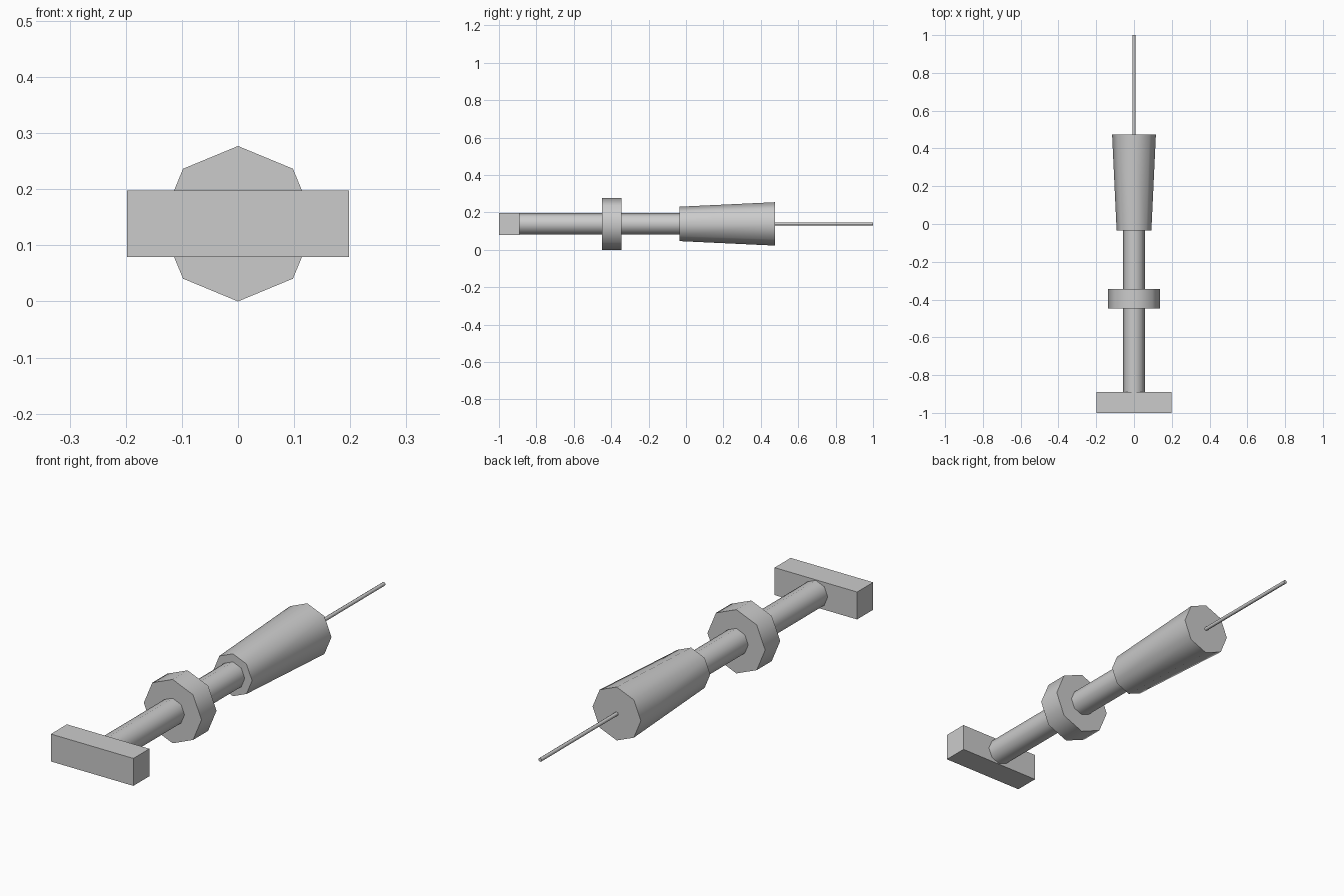
import bpy, math

if "Cube" in bpy.data.objects:
    bpy.data.objects.remove(bpy.data.objects["Cube"])

AXIS_Z = 0.1385
SIDES = 8


def turned(name, y0, y1, r0, r1):
    """Eight-sided tapered cylinder along y, with corners on the x and z axes."""
    ring = [(math.cos(2 * math.pi * i / SIDES), math.sin(2 * math.pi * i / SIDES))
            for i in range(SIDES)]
    mid = (y0 + y1) / 2
    verts = [(r * c, y - mid, r * s) for y, r in ((y0, r0), (y1, r1)) for c, s in ring]
    faces = [(i, i + SIDES, (i + 1) % SIDES + SIDES, (i + 1) % SIDES) for i in range(SIDES)]
    faces += [tuple(range(SIDES)), tuple(reversed(range(SIDES, 2 * SIDES)))]
    mesh = bpy.data.meshes.new(name)
    mesh.from_pydata(verts, [], faces)
    obj = bpy.data.objects.new(name, mesh)
    obj.location = (0, mid, AXIS_Z)
    bpy.context.collection.objects.link(obj)
    bpy.ops.object.select_all(action='DESELECT')
    obj.select_set(True)
    bpy.context.view_layer.objects.active = obj
    bpy.ops.object.shade_smooth_by_angle(angle=math.radians(50))
    return obj


# Cross handle at the front end
bpy.ops.mesh.primitive_cube_add(size=1, location=(0, -0.945, AXIS_Z))
handle = bpy.context.object
handle.name = "handle"
handle.scale = (0.396, 0.11, 0.119)
bpy.ops.object.transform_apply(location=False, rotation=False, scale=True)

# Shaft, collar, tapered barrel and thin needle
turned("shaft", -0.895, -0.03, 0.057, 0.057)
turned("collar", -0.448, -0.345, 0.1385, 0.1385)
turned("barrel", -0.035, 0.475, 0.092, 0.116)
turned("needle", 0.47, 1.0, 0.008, 0.008)
